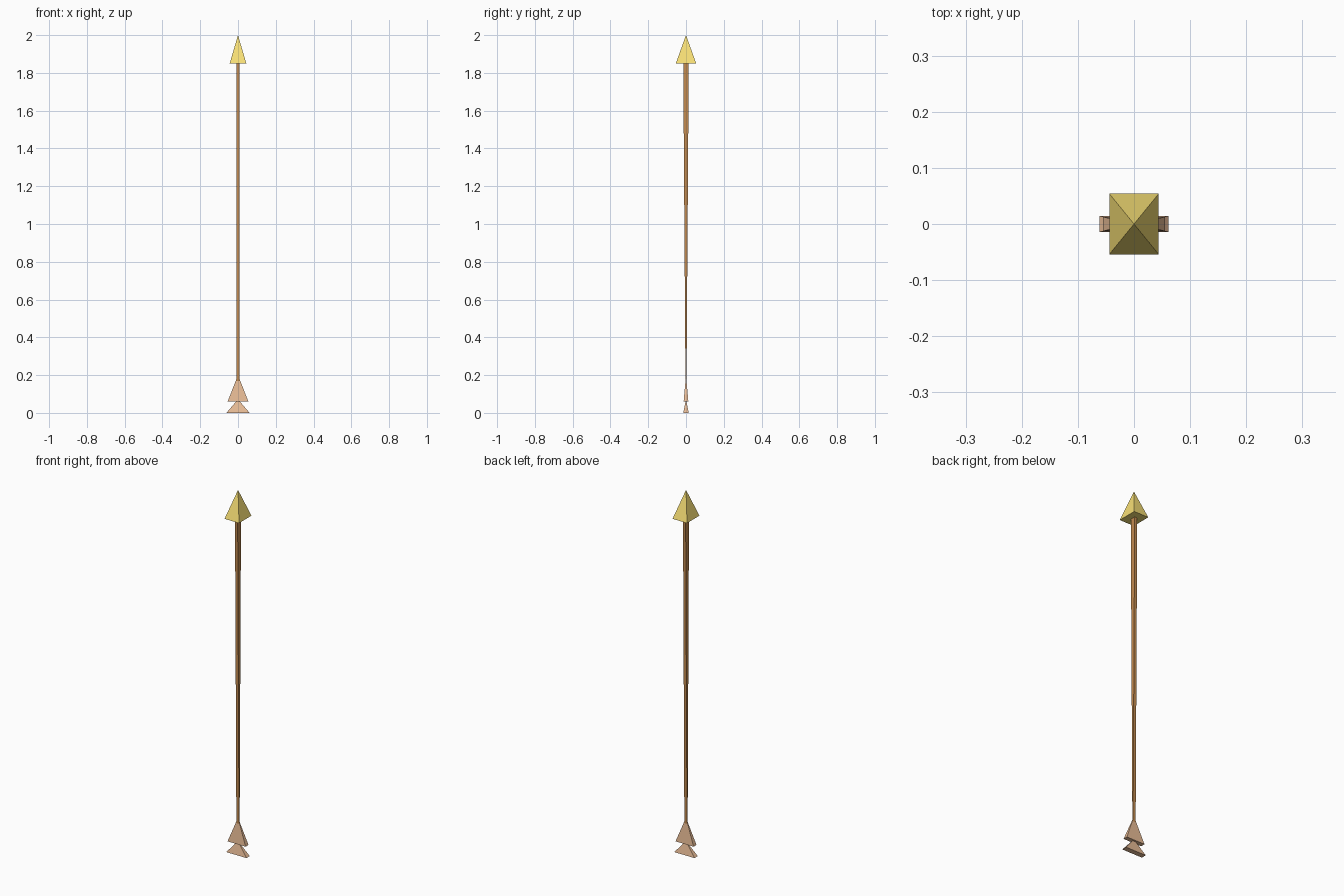
import bpy, bmesh

if "Cube" in bpy.data.objects:
    bpy.data.objects.remove(bpy.data.objects["Cube"])


def material(name, color):
    mat = bpy.data.materials.new(name)
    mat.diffuse_color = (*color, 1)
    mat.use_nodes = True
    mat.node_tree.nodes["Principled BSDF"].inputs["Base Color"].default_value = mat.diffuse_color
    return mat


def tapered_block(name, z0, z1, bottom, top, mat):
    """Four-sided block with (half x, half y) at each end; a zero top makes a pyramid."""
    bm = bmesh.new()
    bmesh.ops.create_cube(bm, size=2)
    for v in bm.verts:
        hx, hy = top if v.co.z > 0 else bottom
        v.co = (v.co.x * hx, v.co.y * hy, z1 if v.co.z > 0 else z0)
    bmesh.ops.remove_doubles(bm, verts=bm.verts, dist=1e-5)
    bmesh.ops.recalc_face_normals(bm, faces=bm.faces)
    mesh = bpy.data.meshes.new(name)
    bm.to_mesh(mesh)
    bm.free()
    mesh.materials.append(mat)
    obj = bpy.data.objects.new(name, mesh)
    bpy.context.collection.objects.link(obj)
    return obj


gold = material("gold", (0.93, 0.74, 0.18))
wood = material("dark_wood", (0.55, 0.26, 0.08))
copper = material("copper", (0.82, 0.51, 0.31))

# Pointed head
tapered_block("arrow_head", 1.85, 2.0, (0.044, 0.054), (0, 0), gold)

# Shaft, thinning in depth towards the tail
tapered_block("shaft", 0.06, 1.85, (0.008, 0.002), (0.008, 0.0145), wood)

# Two stacked tail fins
tapered_block("upper_fin", 0.06, 0.2, (0.055, 0.0125), (0, 0), copper)
tapered_block("lower_fin", 0.0, 0.072, (0.0615, 0.0143), (0, 0), copper)
